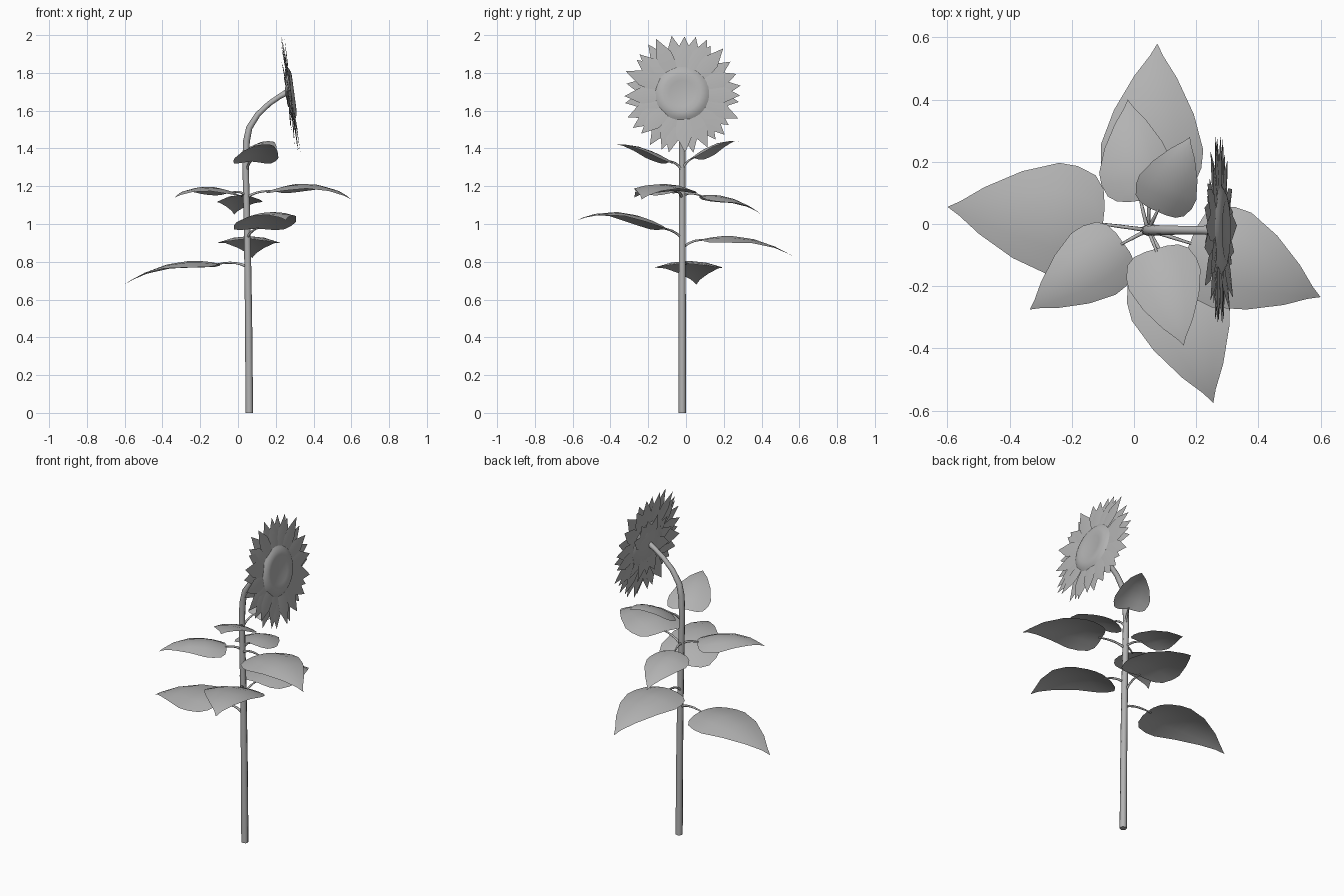
import bpy, bmesh, math, random
from mathutils import Vector, Matrix

if "Cube" in bpy.data.objects:
    bpy.data.objects.remove(bpy.data.objects["Cube"])
random.seed(4)

# one mid-grey for the whole plant
GREY = bpy.data.materials.new("mid_grey")
GREY.diffuse_color = (.45, .45, .45, 1)
GREY.use_nodes = True
GREY.node_tree.nodes["Principled BSDF"].inputs["Base Color"].default_value = GREY.diffuse_color


def add_mesh(name, verts, faces, matrix=None, smooth=True):
    me = bpy.data.meshes.new(name)
    me.from_pydata([tuple(v) for v in verts], [], faces)
    if matrix:
        me.transform(matrix)
    bm = bmesh.new()
    bm.from_mesh(me)
    bmesh.ops.remove_doubles(bm, verts=bm.verts, dist=1e-5)
    bm.to_mesh(me)
    bm.free()
    for p in me.polygons:
        p.use_smooth = smooth
    me.materials.append(GREY)
    ob = bpy.data.objects.new(name, me)
    bpy.context.collection.objects.link(ob)
    return ob


def tube(name, pts, radii, sides=8):
    # rings swept along a path, capped at both ends
    pts = [Vector(p) for p in pts]
    verts, faces = [], []
    side = None
    for i, p in enumerate(pts):
        d = (pts[min(i + 1, len(pts) - 1)] - pts[max(i - 1, 0)]).normalized()
        if side is None:
            side = d.orthogonal()
        side = (side - d * side.dot(d)).normalized()
        up = d.cross(side)
        for k in range(sides):
            a = 2 * math.pi * k / sides
            verts.append(p + (side * math.cos(a) + up * math.sin(a)) * radii[i])
    for i in range(len(pts) - 1):
        for k in range(sides):
            j = (k + 1) % sides
            faces.append((i * sides + k, i * sides + j, (i + 1) * sides + j, (i + 1) * sides + k))
    faces.append(tuple(reversed(range(sides))))
    faces.append(tuple(range((len(pts) - 1) * sides, len(pts) * sides)))
    ob = add_mesh(name, verts, faces)
    ob.data.polygons[-1].use_smooth = ob.data.polygons[-2].use_smooth = False
    return ob


def through(a, m, b, t):
    # parabola passing through a, m (halfway) and b
    c = m * 2 - (a + b) / 2
    return a * (1 - t) ** 2 + c * 2 * t * (1 - t) + b * t * t


OUTLINE = [(0, .3), (.02, .62), (.08, .85), (.2, .98), (.32, 1), (.55, .78),
           (.78, .42), (.92, .13), (1, 0)]


def leaf(i, root_z, base, peak_z, tip, w, droop=.035):
    base, tip = Vector(base), Vector(tip)
    mid = (base + tip) / 2
    mid.z = peak_z
    side = (tip - base).cross(Vector((0, 0, 1))).normalized()
    verts, faces = [], []
    cols = (-1, -.5, 0, .5, 1)
    for t, k in OUTLINE:
        c = through(base, mid, tip, t)
        for s in cols:
            verts.append(c + side * s * k * w - Vector((0, 0, droop * (s * k) ** 2)))
    for r in range(len(OUTLINE) - 1):
        for k in range(4):
            q = r * 5 + k
            faces.append((q, q + 1, q + 6, q + 5))
    add_mesh(f"leaf_{i}", verts, faces)
    # leaf stalk
    root = Vector((.045, -.02, root_z))
    m = (root + base) / 2 + Vector((0, 0, .012))
    tube(f"leaf_stalk_{i}", [through(root, m, base + (tip - base) * .04, t / 5) for t in range(6)],
         [.008, .007, .006, .006, .005, .004], 6)


# stem
tube("stem", [(.06, -.02, 0), (.056, -.02, .5), (.05, -.02, .9), (.044, -.02, 1.15),
              (.04, -.02, 1.33), (.045, -.02, 1.44), (.06, -.02, 1.51), (.105, -.02, 1.58),
              (.165, -.02, 1.637), (.22, -.02, 1.675), (.265, -.02, 1.7)],
     [.02, .019, .018, .017, .017, .018, .017, .015, .014, .014, .017])

# leaves: stalk root height, blade base, peak height, tip, half width
LEAVES = [
    (.775, (-.1, .0, .79), .792, (-.6, .055, .68), .18),
    (.87, (.05, .09, .92), .925, (.075, .58, .82), .165),
    (.92, (.1, -.11, .975), 1.062, (.255, -.575, 1.02), .165),
    (1.14, (.18, -.06, 1.175), 1.212, (.6, -.235, 1.13), .165),
    (1.15, (-.035, -.06, 1.165), 1.197, (-.335, -.275, 1.14), .122),
    (1.15, (.02, .075, 1.15), 1.138, (-.02, .4, 1.05), .12),
    (1.28, (.07, -.08, 1.33), 1.405, (.16, -.39, 1.42), .12),
    (1.29, (.075, .04, 1.35), 1.425, (.18, .28, 1.435), .1),
]
for i, args in enumerate(LEAVES):
    leaf(i + 1, *args)

# flower head frame: local z is the facing direction
normal = Vector((.99, 0, .135)).normalized()
yax = Vector((0, 1, 0))
HEAD = Matrix.Translation((.276, -.02, 1.69)) @ Matrix((yax, normal.cross(yax), normal)).transposed().to_4x4()


def petal_ring(name, n, phase, r0, r1, half, z, jitter):
    verts, faces = [], []
    for i in range(n):
        a = 2 * math.pi * (i + phase) / n + random.uniform(-.06, .06)
        R = r1 + random.uniform(-jitter, jitter)
        lift = random.uniform(-.012, .012)
        u = Vector((math.cos(a), math.sin(a), 0))
        v = Vector((-u.y, u.x, 0))
        b = len(verts)
        for t, k in ((0, .5), (.4, .95), (.6, .95), (1, 0)):
            c = u * (r0 + (R - r0) * t) + Vector((0, 0, z + lift * t))
            side = v * half * k
            verts += [c - side, c + Vector((0, 0, .003 * k)), c + side]
        for r in range(3):
            q = b + r * 3
            faces += [(q, q + 3, q + 4, q + 1), (q + 1, q + 4, q + 5, q + 2)]
    add_mesh(name, verts, faces, HEAD)


petal_ring("front_petals", 16, 0, .09, .316, .045, .003, .012)
petal_ring("back_petals", 16, .5, .09, .308, .045, -.003, .015)
petal_ring("sepals", 15, .2, .01, .2, .042, -.012, .02)


def lathe(name, profile, n=28):
    verts, faces = [], []
    for r, z in profile:
        verts += [(r * math.cos(2 * math.pi * k / n), r * math.sin(2 * math.pi * k / n), z) for k in range(n)]
    for i in range(len(profile) - 1):
        for k in range(n):
            j = (k + 1) % n
            faces.append((i * n + k, i * n + j, (i + 1) * n + j, (i + 1) * n + k))
    add_mesh(name, verts, faces, HEAD)


# seed disc with a shallow dimple, and the cup behind the head
lathe("seed_disc", [(.143, .004), (.13, .013), (.115, .019), (.098, .022), (.07, .018), (.035, .014), (0, .013)])
lathe("head_cup", [(0, -.025), (.02, -.024), (.06, -.017), (.13, -.01), (.143, .002)])
